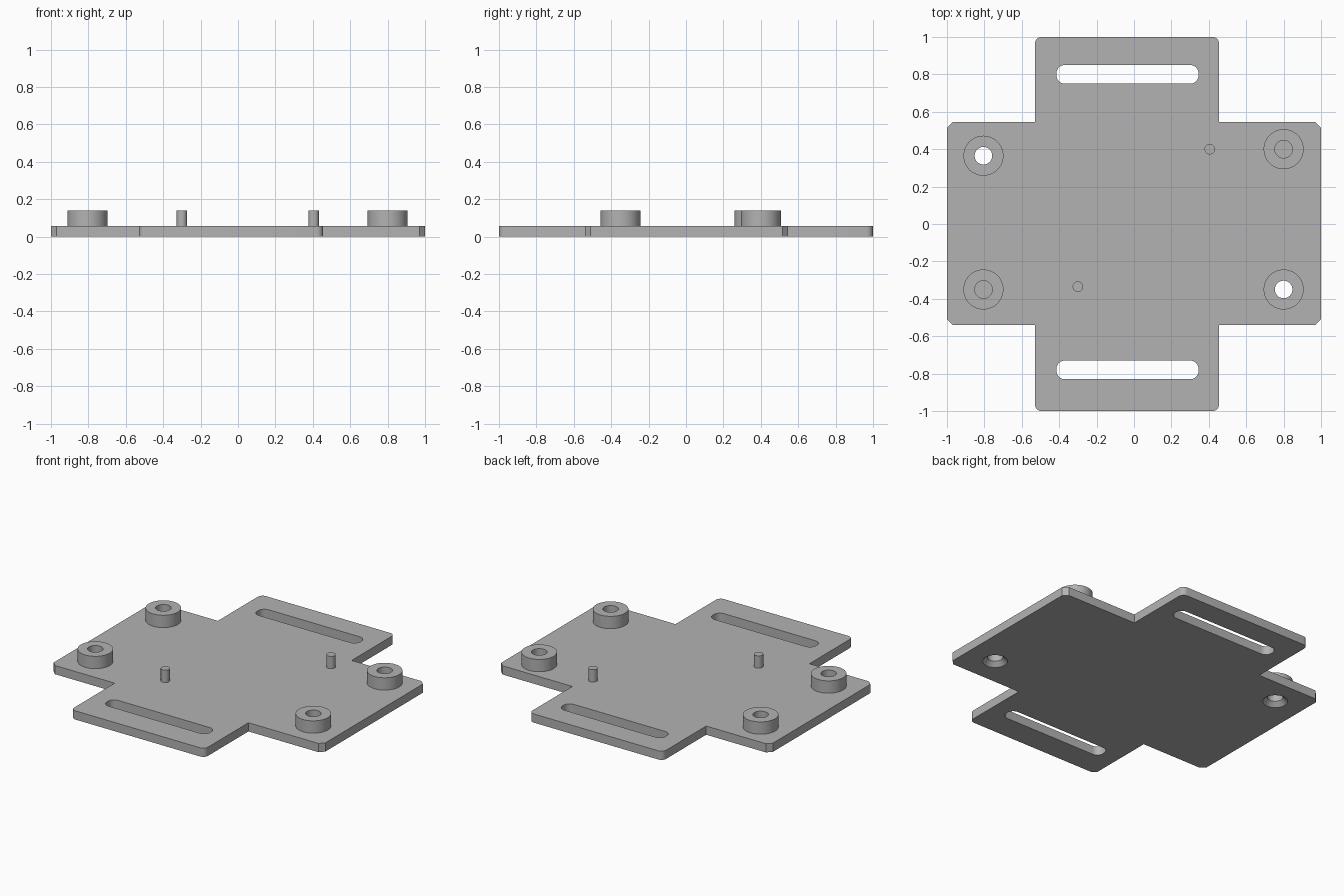
import bpy, bmesh
from math import cos, sin, pi, radians

cube = bpy.data.objects.get("Cube")
if cube:
    bpy.data.objects.remove(cube, do_unlink=True)

PLATE_TOP, BOSS_TOP = 0.058, 0.14
BOSS_R, HOLE_R, SINK_R, PIN_R = 0.107, 0.047, 0.075, 0.028

grey = bpy.data.materials.new("plain grey")
grey.use_nodes = True
colour = (0.45, 0.45, 0.45, 1)
grey.diffuse_color = colour
grey.node_tree.nodes["Principled BSDF"].inputs["Base Color"].default_value = colour


def make_object(name, bm):
    bmesh.ops.recalc_face_normals(bm, faces=bm.faces)
    mesh = bpy.data.meshes.new(name)
    bm.to_mesh(mesh)
    bm.free()
    mesh.materials.append(grey)
    obj = bpy.data.objects.new(name, mesh)
    bpy.context.collection.objects.link(obj)
    return obj


def smooth(obj):
    bpy.ops.object.select_all(action="DESELECT")
    obj.select_set(True)
    bpy.context.view_layer.objects.active = obj
    bpy.ops.object.shade_smooth_by_angle(angle=radians(30))


def prism(name, points, z0, z1):
    bm = bmesh.new()
    face = bm.faces.new([bm.verts.new((x, y, z0)) for x, y in points])
    top = bmesh.ops.extrude_face_region(bm, geom=[face])["geom"]
    for v in top:
        if isinstance(v, bmesh.types.BMVert):
            v.co.z = z1
    return make_object(name, bm)


def lathe(name, x, y, profile, steps=48):
    """Spin (radius, height) points; zero radii weld into caps."""
    bm = bmesh.new()
    verts = [bm.verts.new((x + r, y, z)) for r, z in profile]
    edges = [bm.edges.new(pair) for pair in zip(verts, verts[1:])]
    bmesh.ops.spin(bm, geom=verts + edges, cent=(x, y, 0), axis=(0, 0, 1),
                   angle=2 * pi, steps=steps)
    bmesh.ops.remove_doubles(bm, verts=bm.verts, dist=0.0001)
    return make_object(name, bm)


def corner(cx, cy, r, start, steps=8):
    """Quarter arc, counterclockwise from a start angle in degrees."""
    angles = [radians(start) + pi / 2 * i / steps for i in range(steps + 1)]
    return [(cx + r * cos(a), cy + r * sin(a)) for a in angles]


def rounded_rect(x0, x1, y0, y1, r):
    return (corner(x1 - r, y1 - r, r, 0) + corner(x0 + r, y1 - r, r, 90)
            + corner(x0 + r, y0 + r, r, 180) + corner(x1 - r, y0 + r, r, 270))


# Cross-shaped plate: rounded end tabs and chamfered side wings
L, R, F, B, r, c = -0.53, 0.455, -0.54, 0.545, 0.035, 0.03
outline = ([(R, B)] + corner(R - r, 1 - r, r, 0) + corner(L + r, 1 - r, r, 90)
           + [(L, B), (c - 1, B), (-1, B - c), (-1, F + c), (c - 1, F), (L, F)]
           + corner(L + r, r - 1, r, 180) + corner(R - r, r - 1, r, 270)
           + [(R, F), (1 - c, F), (1, F + c), (1, B - c), (1 - c, B)])
plate = prism("base_plate", outline, 0, PLATE_TOP)

# Openings: two long slots and two countersunk screw holes
cutters = [prism("slot_cutter", rounded_rect(-0.415, 0.345, y, y + 0.1, 0.045), -0.1, 0.2)
           for y in (0.75, -0.83)]
through = {"back_right": (-0.805, 0.365), "front_left": (0.8, -0.35)}
blind = {"back_left": (0.8, 0.4), "front_right": (-0.805, -0.35)}
sink = SINK_R - HOLE_R
for x, y in through.values():
    cutters.append(lathe("screw_hole_cutter", x, y, [
        (0, -0.02), (SINK_R + 0.02, -0.02), (HOLE_R, sink), (HOLE_R, 0.2), (0, 0.2)]))

bpy.context.view_layer.objects.active = plate
for cutter in cutters:
    cutter.hide_render = True
    mod = plate.modifiers.new("opening", "BOOLEAN")
    mod.operation, mod.solver, mod.object = "DIFFERENCE", "EXACT", cutter
    bpy.ops.object.modifier_apply(modifier=mod.name)
    bpy.data.objects.remove(cutter, do_unlink=True)
smooth(plate)

# Raised bosses, hollow down to the plate
for place, (x, y) in (through | blind).items():
    smooth(lathe(place + "_boss", x, y, [
        (BOSS_R, PLATE_TOP), (BOSS_R, BOSS_TOP), (HOLE_R, BOSS_TOP), (HOLE_R, PLATE_TOP)]))

# Locating pins
for place, x, y in (("back", 0.405, 0.4), ("front", -0.3, -0.335)):
    smooth(lathe(place + "_pin", x, y, [
        (PIN_R, PLATE_TOP), (PIN_R, BOSS_TOP), (0, BOSS_TOP)], 32))
